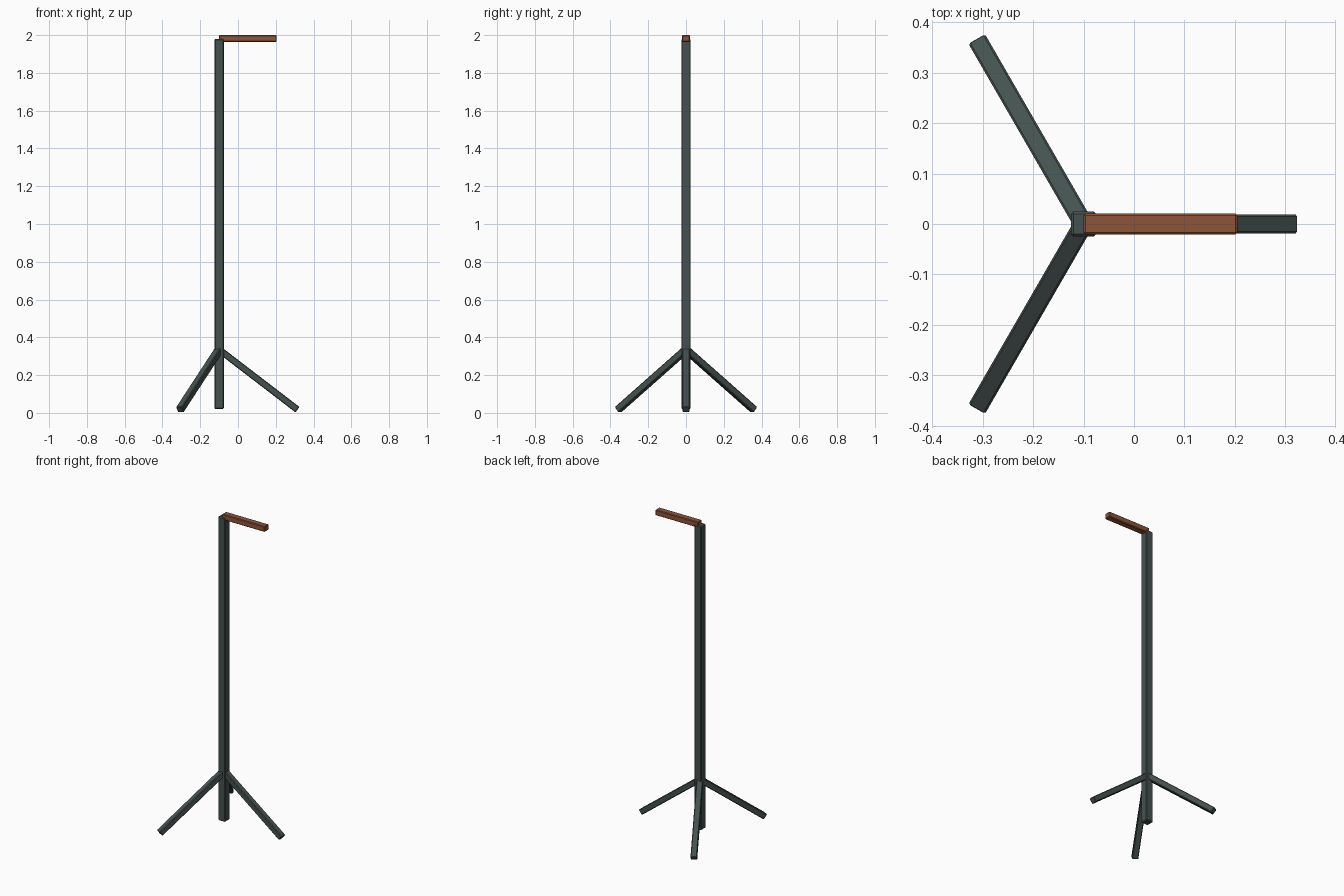
import bpy, bmesh
from math import cos, sin, radians
from mathutils import Vector, Matrix

if "Cube" in bpy.data.objects:
    bpy.data.objects.remove(bpy.data.objects["Cube"])


def material(name, color):
    m = bpy.data.materials.new(name)
    m.diffuse_color = (*color, 1)
    m.use_nodes = True
    m.node_tree.nodes["Principled BSDF"].inputs["Base Color"].default_value = m.diffuse_color
    return m


def bar(name, start, end, width, thick, bevel, mat):
    """Chamfered rectangular bar running from start to end."""
    start, end = Vector(start), Vector(end)
    d = (end - start).normalized()
    side = Vector((0, 1, 0)) if abs(d.z) > 0.99 else Vector((0, 0, 1)).cross(d).normalized()
    up = d.cross(side)
    rot = Matrix((d, side, up)).transposed().to_4x4()
    bm = bmesh.new()
    bmesh.ops.create_cube(bm, size=1)
    bmesh.ops.scale(bm, vec=((end - start).length, width, thick), verts=bm.verts)
    bmesh.ops.bevel(bm, geom=bm.edges[:], offset=bevel, segments=1, affect='EDGES')
    bm.transform(Matrix.Translation((start + end) / 2) @ rot)
    bmesh.ops.recalc_face_normals(bm, faces=bm.faces[:])
    me = bpy.data.meshes.new(name)
    bm.to_mesh(me)
    bm.free()
    me.materials.append(mat)
    ob = bpy.data.objects.new(name, me)
    bpy.context.collection.objects.link(ob)
    return ob


metal = material("dark_metal", (0.06, 0.085, 0.08))
copper = material("brown_arm", (0.27, 0.09, 0.04))
px = -0.1  # pole axis

# Upright pole and top arm
bar("pole", (px, 0, 0.02), (px, 0, 1.98), 0.05, 0.05, 0.005, metal)
bar("top_arm", (px, 0, 1.982), (0.205, 0, 1.982), 0.042, 0.036, 0.004, copper)

# Three splayed legs
for i in range(3):
    a = radians(120 * i)
    foot = (px + 0.415 * cos(a), 0.415 * sin(a), 0.017)
    bar(f"leg_{i + 1}", (px, 0, 0.335), foot, 0.038, 0.036, 0.004, metal)
